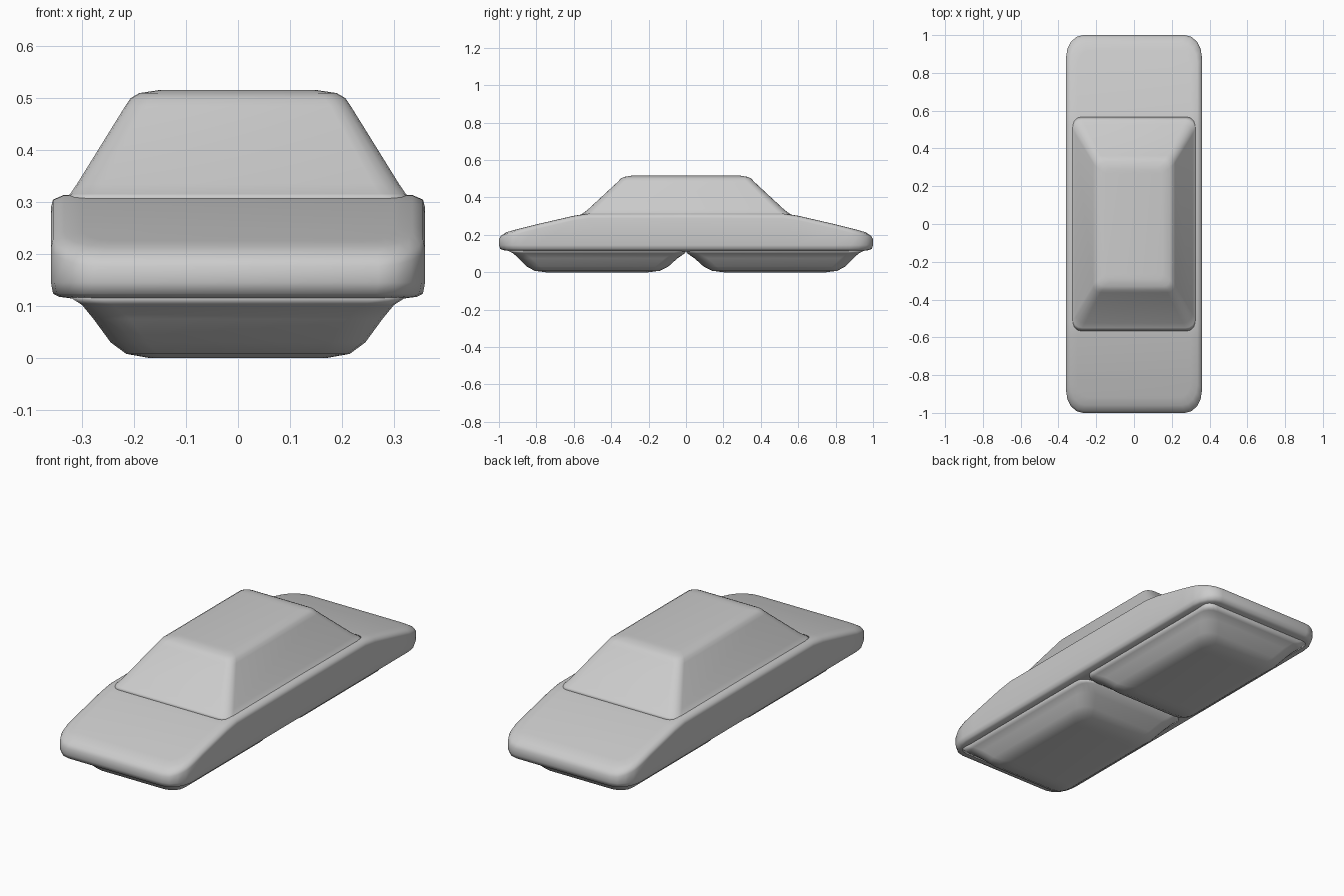
import bpy, bmesh
from math import sin, cos, pi

if "Cube" in bpy.data.objects:
    bpy.data.objects.remove(bpy.data.objects["Cube"])


def half_ring(hx, y0, y1, rx, ry, side_ys, seg=4):
    """Right half (x > 0) of a rounded rectangle, running from y0 to y1."""
    pts = [(hx - rx + rx * sin(a), y0 + ry - ry * cos(a))
           for a in (pi / 2 * i / seg for i in range(seg + 1))]
    pts += [(hx, y) for y in side_ys]
    pts += [(hx - rx + rx * cos(a), y1 - ry + ry * sin(a))
            for a in (pi / 2 * i / seg for i in range(seg + 1))]
    return pts


def loft(name, layers, side_ys=()):
    """Stack rounded rectangles (hx, y0, y1, rx, ry, z) and cap both ends; z may depend on y."""
    bm = bmesh.new()
    rings = []
    for hx, y0, y1, rx, ry, z in layers:
        half = half_ring(hx, y0, y1, rx, ry, side_ys)
        rows = half + [(-x, y) for x, y in reversed(half)]
        rings.append([bm.verts.new((x, y, z(y) if callable(z) else z)) for x, y in rows])
    n = len(rings[0])
    for a, b in zip(rings, rings[1:]):
        for i in range(n):
            j = (i + 1) % n
            bm.faces.new((a[i], a[j], b[j], b[i]))
    for r in (rings[0], rings[-1]):
        for i in range(n // 2 - 1):
            bm.faces.new((r[i], r[i + 1], r[n - 2 - i], r[n - 1 - i]))
    bmesh.ops.recalc_face_normals(bm, faces=bm.faces[:])
    for f in bm.faces:
        f.smooth = True
    me = bpy.data.meshes.new(name)
    bm.to_mesh(me)
    bm.free()
    ob = bpy.data.objects.new(name, me)
    bpy.context.collection.objects.link(ob)
    return ob


def deck(drop):
    """Height of the body's upper surface: level in the middle, sloping to the ends."""
    prof = [(0, .315), (.52, .314), (.6, .302), (.8, .256), (.95, .218), (1.01, .198)]

    def z(y):
        y = abs(y)
        for (a, za), (b, zb) in zip(prof, prof[1:]):
            if y <= b:
                return za + (zb - za) * (y - a) / (b - a) - drop
        return prof[-1][1] - drop
    return z


# Main hull
loft("body", [
    (.30, -.93, .93, .06, .08, .112),
    (.345, -.975, .975, .08, .11, .118),
    (.356, -.993, .993, .09, .12, .124),
    (.36, -1, 1, .09, .12, .145),
    (.36, -1, 1, .09, .12, deck(.025)),
    (.356, -.99, .99, .09, .12, deck(.01)),
    (.335, -.96, .96, .08, .11, deck(.001)),
    (.30, -.92, .92, .06, .09, deck(0)),
], side_ys=(-.8, -.6, -.52, 0, .52, .6, .8))

# Cabin on top
loft("cabin", [(hx, -hy, hy, r, r, z) for hx, hy, r, z in (
    (.335, .57, .05, .305), (.323, .55, .05, .316), (.31, .525, .05, .335),
    (.217, .363, .04, .485), (.207, .35, .04, .5),
    (.19, .33, .035, .51), (.15, .295, .03, .516))])

# Two rounded pads underneath, front and back
profile = ((.325, 0, .96, .05, .118), (.30, .005, .925, .06, .102), (.278, .045, .895, .07, .075),
           (.245, .095, .85, .07, .03), (.215, .14, .81, .06, .008), (.17, .2, .75, .04, 0))
for name, s in (("front_pad", -1), ("back_pad", 1)):
    loft(name, [(hx, *sorted((s * a, s * b)), r, r, z) for hx, a, b, r, z in profile])
